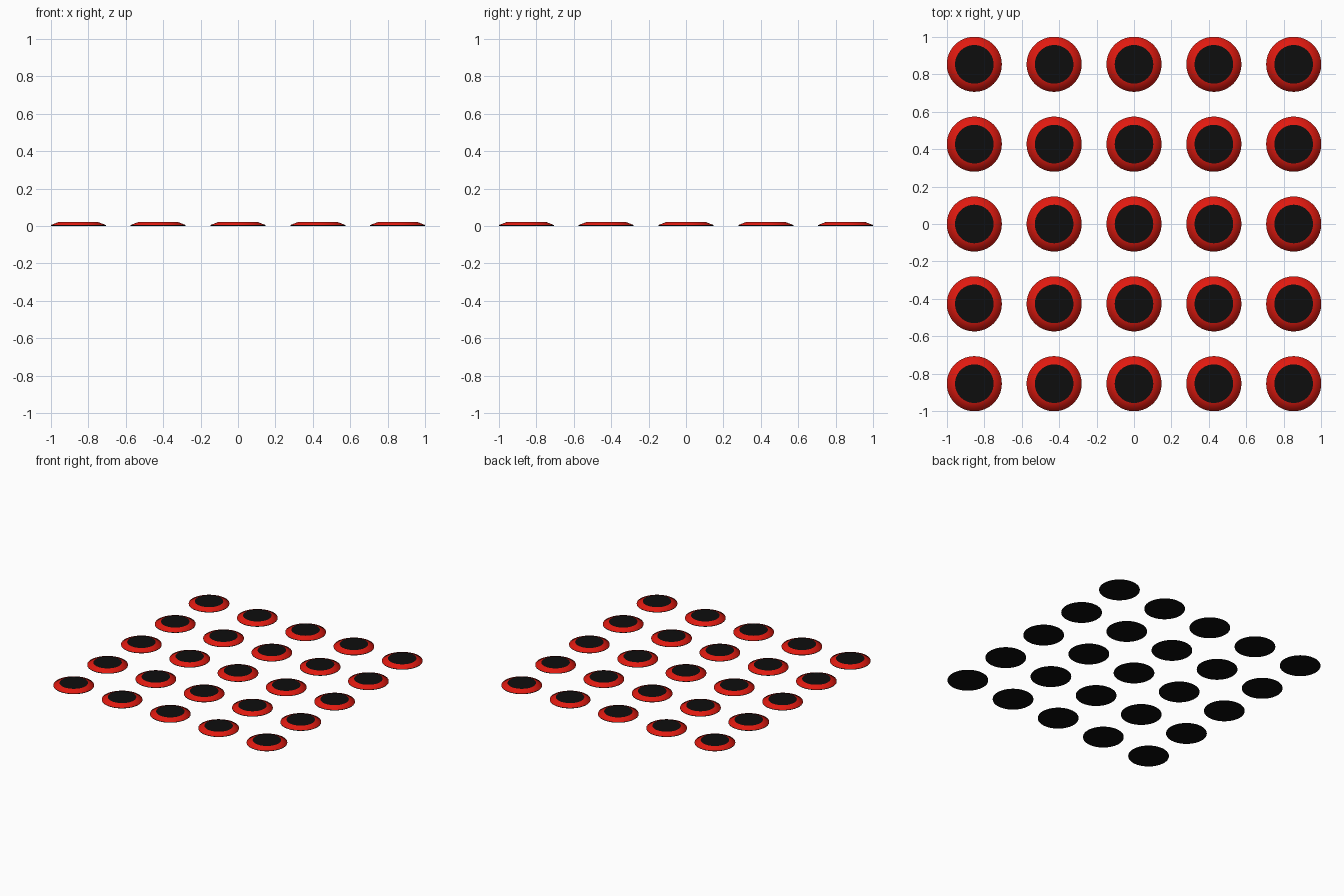
import bpy, bmesh, math

if "Cube" in bpy.data.objects:
    bpy.data.objects.remove(bpy.data.objects["Cube"])

def material(name, color):
    m = bpy.data.materials.new(name)
    m.diffuse_color = color
    m.use_nodes = True
    m.node_tree.nodes["Principled BSDF"].inputs["Base Color"].default_value = m.diffuse_color
    return m

red = material("red", (0.75, 0.01, 0.005, 1))
black = material("black", (0.004, 0.004, 0.004, 1))

# Button profile: (radius, z), bottom edge, short wall, sloped red collar, flat top
SIDES = 64
PROFILE = [(0.147, 0.0), (0.147, 0.005), (0.103, 0.022)]
BAND_MATERIALS = [1, 0]

bm = bmesh.new()
rings = [[bm.verts.new((r * math.cos(2 * math.pi * i / SIDES),
                        r * math.sin(2 * math.pi * i / SIDES), z))
          for i in range(SIDES)] for r, z in PROFILE]
for lower, upper, mat in zip(rings, rings[1:], BAND_MATERIALS):
    for i in range(SIDES):
        j = (i + 1) % SIDES
        f = bm.faces.new((lower[i], lower[j], upper[j], upper[i]))
        f.material_index = mat
        f.smooth = True

# Black underside and black top
for loop in (rings[0][::-1], rings[-1]):
    bm.faces.new(loop).material_index = 1

# Keep the rims crisp
for e in bm.edges:
    if len(e.link_faces) == 2 and e.calc_face_angle() > math.radians(15):
        e.smooth = False

mesh = bpy.data.meshes.new("button")
bm.to_mesh(mesh)
bm.free()
mesh.materials.append(red)
mesh.materials.append(black)

# 5 x 5 grid of buttons sharing one mesh
SPACING = 0.4265
for row in range(5):
    for col in range(5):
        ob = bpy.data.objects.new(f"button_{row + 1}_{col + 1}", mesh)
        ob.location = ((col - 2) * SPACING, (row - 2) * SPACING, 0)
        bpy.context.collection.objects.link(ob)
